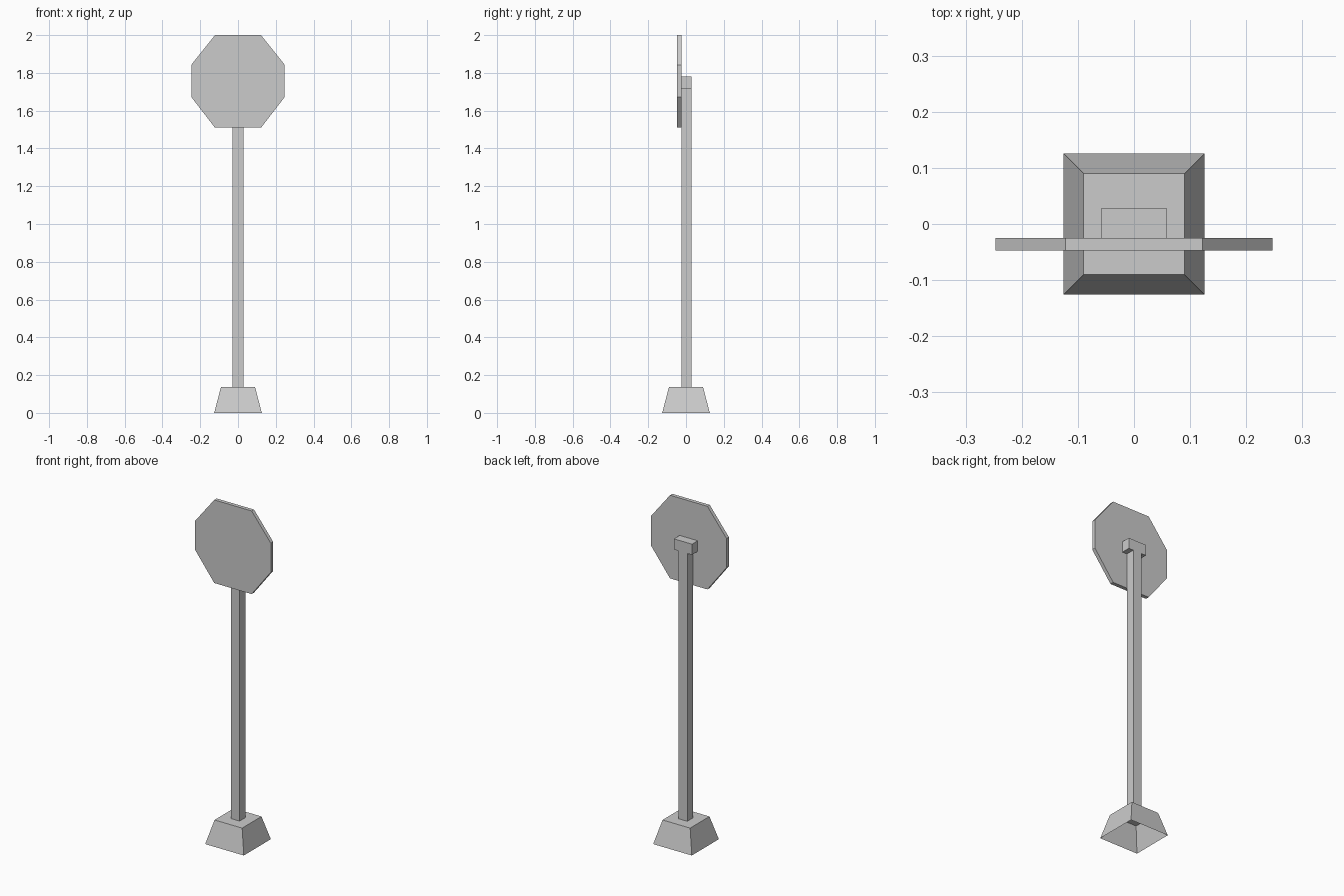
import bpy, bmesh

if "Cube" in bpy.data.objects:
    bpy.data.objects.remove(bpy.data.objects["Cube"])


def finish(name, bm):
    bmesh.ops.recalc_face_normals(bm, faces=bm.faces)
    mesh = bpy.data.meshes.new(name)
    bm.to_mesh(mesh)
    bm.free()
    obj = bpy.data.objects.new(name, mesh)
    bpy.context.collection.objects.link(obj)
    return obj


def extrude_profile(name, half, y0, y1):
    """Mirror a right-half (x, z) outline and extrude it along y."""
    outline = half + [(-x, z) for x, z in reversed(half)]
    bm = bmesh.new()
    face = bm.faces.new([bm.verts.new((x, y0, z)) for x, z in outline])
    ext = bmesh.ops.extrude_face_region(bm, geom=[face], use_keep_orig=True)
    verts = [g for g in ext["geom"] if isinstance(g, bmesh.types.BMVert)]
    bmesh.ops.translate(bm, verts=verts, vec=(0, y1 - y0, 0))
    return finish(name, bm)


# Tapered base, hollow and open underneath
bm = bmesh.new()
bmesh.ops.create_cube(bm, size=1)
for v in bm.verts:
    half = 0.09 if v.co.z > 0 else 0.126
    v.co.x *= 2 * half
    v.co.y *= 2 * half
    v.co.z = 0.138 if v.co.z > 0 else 0
bottom = [f for f in bm.faces if all(v.co.z == 0 for v in f.verts)]
bmesh.ops.delete(bm, geom=bottom, context='FACES_ONLY')
finish("base", bm)

# Square post widening into a T-shaped bracket
extrude_profile("post", [(0.028, 0.138), (0.028, 1.717), (0.059, 1.717), (0.059, 1.78)],
                -0.025, 0.028)

# Octagonal sign plate
extrude_profile("sign_plate", [(0.122, 1.51), (0.247, 1.672), (0.247, 1.843), (0.122, 2.0)],
                -0.047, -0.025)
